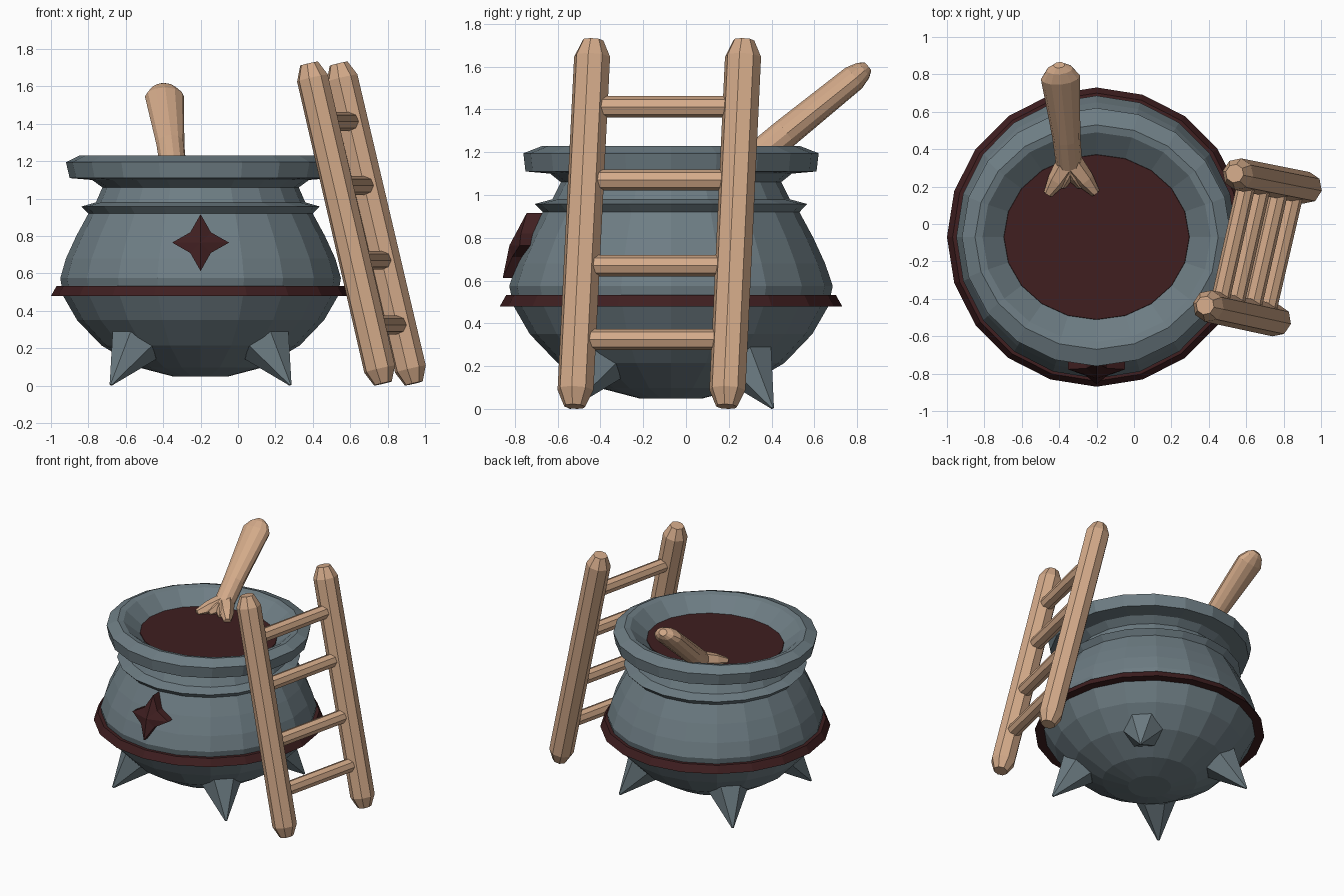
import bpy, bmesh, math
from mathutils import Vector, Matrix

cube = bpy.data.objects.get("Cube")
if cube:
    bpy.data.objects.remove(cube, do_unlink=True)


def material(name, rgb):
    m = bpy.data.materials.new(name)
    m.use_nodes = True
    m.diffuse_color = (*rgb, 1)
    m.node_tree.nodes["Principled BSDF"].inputs["Base Color"].default_value = (*rgb, 1)
    return m


IRON = material("blue grey iron", (0.155, 0.205, 0.23))
RED = material("dark red", (0.05, 0.0135, 0.0145))
WOOD = material("light wood", (0.65, 0.40, 0.25))
POT = Vector((-0.2, -0.07, 0))


def finish(name, bm, mat):
    bmesh.ops.recalc_face_normals(bm, faces=bm.faces)
    mesh = bpy.data.meshes.new(name)
    bm.to_mesh(mesh)
    bm.free()
    mesh.materials.append(mat)
    ob = bpy.data.objects.new(name, mesh)
    bpy.context.collection.objects.link(ob)


def loft(name, rings, n, mat, frame, caps=True):
    """Skin elliptical rings (rx, ry, z); without caps the last joins the first."""
    bm = bmesh.new()
    loops = []
    for rx, ry, z in rings:
        angles = [math.tau * i / n for i in range(n)]
        loops.append([bm.verts.new(frame @ Vector((rx * math.cos(a), ry * math.sin(a), z)))
                      for a in angles])
    pairs = list(zip(loops, loops[1:]))
    if caps:
        bm.faces.new(loops[0])
        bm.faces.new(loops[-1])
    else:
        pairs.append((loops[-1], loops[0]))
    for a, b in pairs:
        for i in range(n):
            j = (i + 1) % n
            bm.faces.new((a[i], a[j], b[j], b[i]))
    finish(name, bm, mat)


def stick(name, start, end, stations, n, mat):
    """Bar along a line; stations are (fraction of length, width radius, depth radius)."""
    start, end = Vector(start), Vector(end)
    axis = end - start
    frame = Matrix.Translation(start) @ axis.to_track_quat('Z', 'Y').to_matrix().to_4x4()
    loft(name, [(w, d, t * axis.length) for t, w, d in stations], n, mat, frame)


def round_stick(name, start, end, stations, n, mat):
    stick(name, start, end, [(t, r, r) for t, r in stations], n, mat)


# Cauldron: round belly and neck, oval rim, shallow inside
pot_frame = Matrix.Translation(POT)
loft("cauldron", [
    (0.15, 0.15, 0.05), (0.33, 0.33, 0.097), (0.53, 0.53, 0.215),
    (0.66, 0.66, 0.35), (0.735, 0.735, 0.48), (0.75, 0.756, 0.575),
    (0.72, 0.72, 0.68), (0.665, 0.665, 0.80), (0.60, 0.60, 0.92),
    (0.637, 0.637, 0.958), (0.56, 0.555, 0.98), (0.525, 0.515, 1.06),
    (0.58, 0.565, 1.10), (0.70, 0.68, 1.11), (0.72, 0.69, 1.195),
    (0.65, 0.60, 1.23), (0.61, 0.56, 1.22), (0.49, 0.435, 1.12),
], 20, IRON, pot_frame)

# Brew surface
loft("brew", [(0.497, 0.442, 1.125), (0.495, 0.44, 1.13)], 20, RED, pot_frame)

# Belt around the belly
loft("belt", [(0.80, 0.80, 0.48), (0.77, 0.77, 0.533), (0.70, 0.70, 0.533),
              (0.70, 0.70, 0.48)], 20, RED, pot_frame, caps=False)

# Spiked feet on the diagonals
for sx, sy in ((1, -1), (1, 1), (-1, -1), (-1, 1)):
    name = ("left" if sx > 0 else "right") + ("_front" if sy < 0 else "_back") + "_foot"
    top = POT + Vector((sx * 0.27, sy * 0.27, 0.36))
    tip = POT + Vector((sx * 0.48, sy * 0.475, 0.005))
    round_stick(name, top, tip, [(0, 0.07), (0.4, 0.14), (0.96, 0.016), (1, 0.008)], 6, IRON)

# Four-pointed star leaning with the belly
bm = bmesh.new()
outline = []
for i in range(8):
    r = 0.152 if i % 2 == 0 else 0.078
    a = math.tau * i / 8
    x, z = r * math.cos(a), r * math.sin(a)
    y = -0.80 + 0.37 * z + 0.15 * abs(x)
    outline.append(Vector((POT.x + x, y, 0.765 + z)))
front = [bm.verts.new(p) for p in outline]
back = [bm.verts.new(p + Vector((0, 0.09, 0))) for p in outline]
peak = bm.verts.new((POT.x, -0.825, 0.765))
bm.faces.new(back)
for i in range(8):
    j = (i + 1) % 8
    bm.faces.new((front[i], front[j], peak))
    bm.faces.new((front[i], front[j], back[j], back[i]))
finish("star", bm, RED)

# Ladder rails with chamfered ends, and the rungs between them
rails = {
    "front": (Vector((0.775, -0.52, 0.012)), Vector((0.38, -0.435, 1.722))),
    "back": (Vector((0.94, 0.19, 0.012)), Vector((0.538, 0.27, 1.722))),
}
for side, (low, high) in rails.items():
    round_stick("ladder_rail_" + side, low, high,
                [(0, 0.05), (0.045, 0.086), (0.955, 0.086), (1, 0.05)], 8, WOOD)
for k, z in enumerate((0.325, 0.67, 1.07, 1.412)):
    t = (z - 0.012) / 1.71
    a, b = (low.lerp(high, t) for low, high in rails.values())
    round_stick(f"ladder_rung_{k + 1}", a, b, [(0, 0.05), (1, 0.05)], 8, WOOD)

# Stirring stick, flattened and wider at the top, splaying into prongs at the brew
neck = Vector((-0.345, 0.30, 1.155))
stick("stirring_stick", neck, (-0.40, 0.85, 1.60),
      [(0, 0.07, 0.068), (0.3, 0.075, 0.07), (0.88, 0.105, 0.062),
       (0.96, 0.07, 0.045), (1, 0.03, 0.025)], 12, WOOD)
for k, (x, y) in enumerate(((-0.46, 0.16), (-0.39, 0.20), (-0.28, 0.20), (-0.205, 0.165))):
    round_stick(f"stick_prong_{k + 1}", neck + Vector((0, 0.04, 0.03)), (x, y, 1.135),
                [(0, 0.065), (0.6, 0.05), (1, 0.025)], 6, WOOD)
